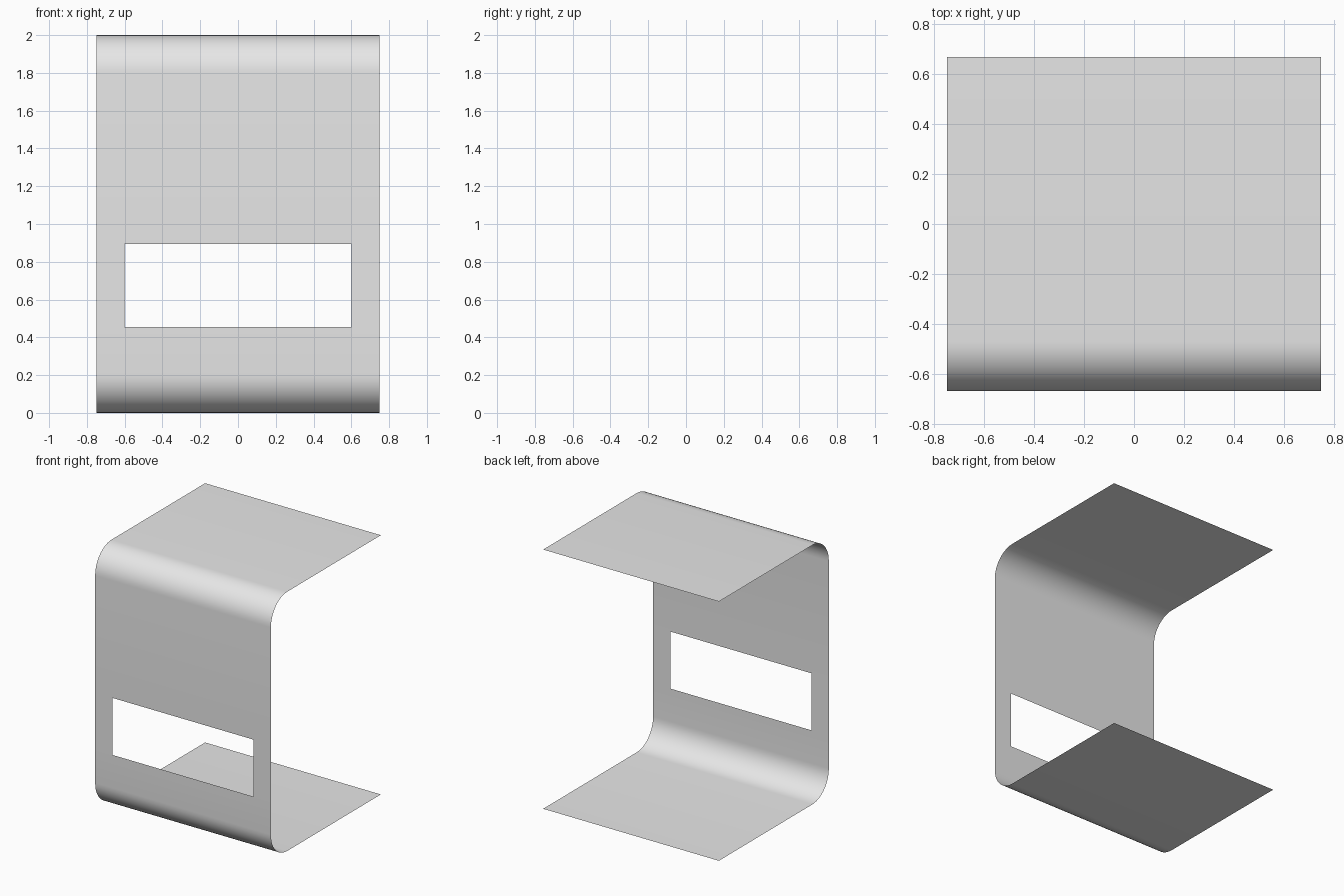
import bpy, bmesh, math

if "Cube" in bpy.data.objects:
    bpy.data.objects.remove(bpy.data.objects["Cube"])

W, D, H, R = 0.75, 0.67, 2.0, 0.2      # half width, half depth, height, bend radius
WIN_X, WIN_Z0, WIN_Z1 = 0.6, 0.455, 0.895
SEG = 12


def bend(cy, cz, a0, a1):
    """Quarter-round bend points in the side profile."""
    return [(cy + R * math.cos(math.radians(a0 + (a1 - a0) * i / SEG)),
             cz + R * math.sin(math.radians(a0 + (a1 - a0) * i / SEG)))
            for i in range(SEG + 1)]


# Side profile: floor, lower bend, front wall, upper bend, roof
profile = [(D, 0)] + bend(-D + R, R, 270, 180)
profile += [(-D, WIN_Z0), (-D, WIN_Z1)]
profile += bend(-D + R, H - R, 180, 90) + [(D, H)]
columns = [-W, -WIN_X, WIN_X, W]

# Bent sheet, leaving out the window panel
bm = bmesh.new()
grid = [[bm.verts.new((x, y, z)) for x in columns] for y, z in profile]
window_row = profile.index((-D, WIN_Z0))
for r in range(len(profile) - 1):
    for c in range(len(columns) - 1):
        if r == window_row and c == 1:
            continue
        f = bm.faces.new((grid[r][c], grid[r][c + 1],
                          grid[r + 1][c + 1], grid[r + 1][c]))
        f.smooth = True
mesh = bpy.data.meshes.new("bent_sheet")
bm.to_mesh(mesh)
bm.free()

# Single grey colour
grey = bpy.data.materials.new("light grey")
grey.diffuse_color = (0.8, 0.8, 0.8, 1)
grey.use_nodes = True
grey.node_tree.nodes["Principled BSDF"].inputs["Base Color"].default_value = grey.diffuse_color
mesh.materials.append(grey)
sheet = bpy.data.objects.new("bent_sheet", mesh)
bpy.context.collection.objects.link(sheet)
